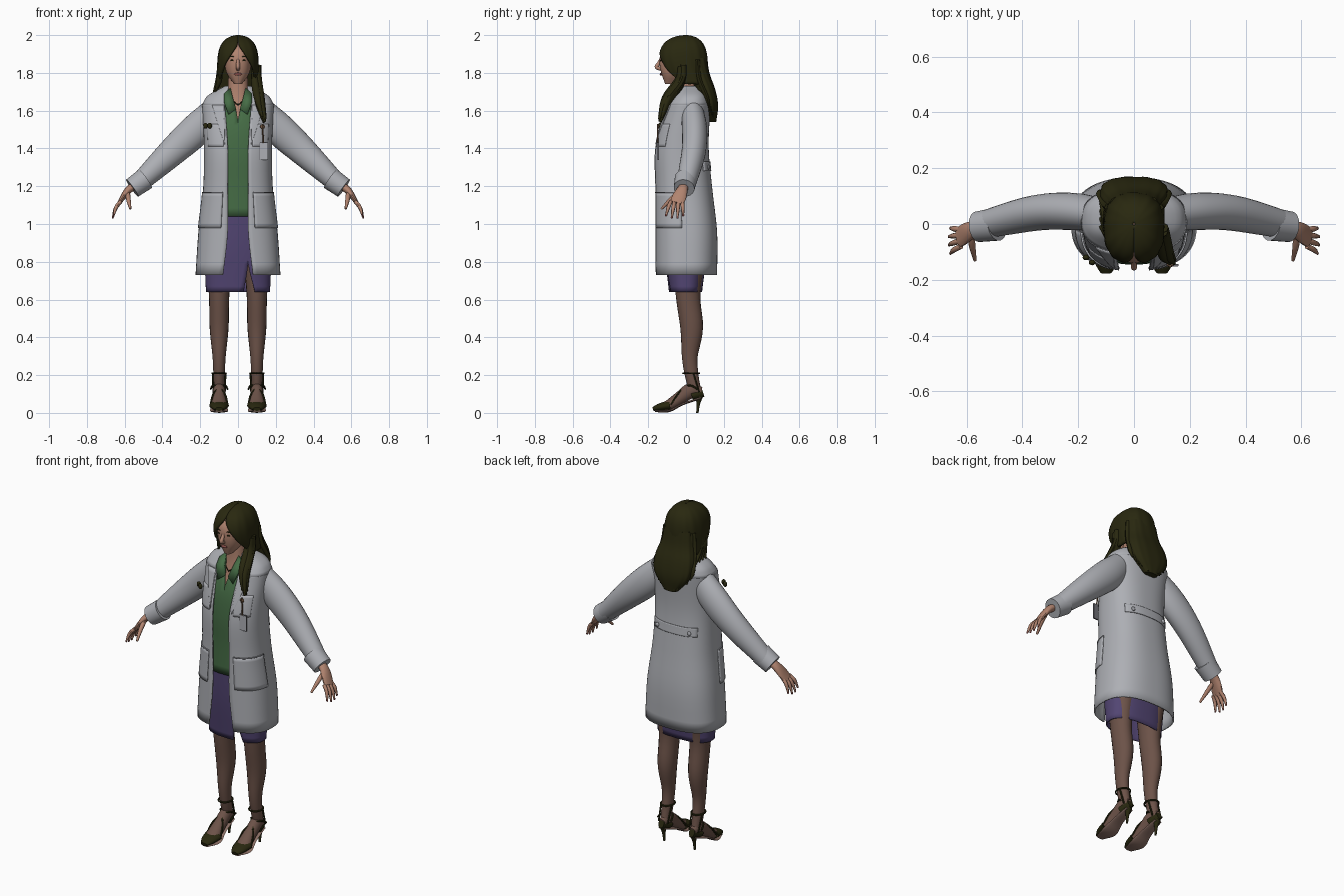
import bpy, bmesh, math, random
from mathutils import Vector

random.seed(4)
cube = bpy.data.objects.get("Cube")
if cube:
    bpy.data.objects.remove(cube, do_unlink=True)

parts = []
SIDES = (("left", 1), ("right", -1))
ACROSS, FORWARD, UP = Vector((1, 0, 0)), Vector((0, 1, 0)), Vector((0, 0, 1))
POWER = 2.5  # roundness of the body sections


def material(name, *rgb):
    mat = bpy.data.materials.new(name)
    mat.use_nodes = True
    mat.diffuse_color = (*rgb, 1)
    shader = next(node for node in mat.node_tree.nodes if node.type == 'BSDF_PRINCIPLED')
    shader.inputs["Base Color"].default_value = (*rgb, 1)
    return mat


COAT = material("coat_grey", .42, .43, .46)
HAIR = material("dark_olive", .022, .021, .005)
SHIRT = material("shirt_green", .06, .15, .06)
SKIRT = material("skirt_purple", .085, .06, .17)
STOCKING = material("stocking_brown", .15, .085, .065)
SKIN = material("skin", .44, .23, .16)
LIP = material("lip_red", .26, .08, .07)
SOLE = material("sole_tan", .26, .16, .13)
CLIP = material("clip_brown", .16, .09, .05)
SEAM = material("seam_grey", .16, .16, .18)


def finish(bm, name, mat, thickness=0):
    bmesh.ops.remove_doubles(bm, verts=bm.verts, dist=1e-5)
    bmesh.ops.recalc_face_normals(bm, faces=bm.faces)
    mesh = bpy.data.meshes.new(name)
    bm.to_mesh(mesh)
    bm.free()
    mesh.materials.append(mat)
    obj = bpy.data.objects.new(name, mesh)
    bpy.context.scene.collection.objects.link(obj)
    if thickness:
        solidify = obj.modifiers.new("thickness", 'SOLIDIFY')
        solidify.thickness, solidify.offset = thickness, -1
    parts.append(obj)


def skin_rows(name, mat, rows, closed=False, thickness=0):
    """Join rows of points into a sheet, or into a capped solid when closed."""
    bm = bmesh.new()
    loops = [[bm.verts.new(point) for point in row] for row in rows]
    for low, high in zip(loops, loops[1:]):
        quads = list(zip(low, low[1:], high[1:], high))
        if closed:
            quads.append((low[-1], low[0], high[0], high[-1]))
        for quad in quads:
            bm.faces.new(quad)
    if closed:
        bm.faces.new(loops[0])
        bm.faces.new(loops[-1])
    finish(bm, name, mat, thickness)


def blend(keys, t):
    """Smooth curve through evenly spaced keys, or any rule given as a function."""
    if callable(keys):
        return keys(t)
    last = len(keys) - 1
    if last == 0:
        return keys[0]
    i = min(int(t * last), last - 1)
    t = t * last - i
    u = 1 - t
    a, b = keys[i], keys[i + 1]
    leave = (b - keys[max(i - 1, 0)]) / (1 + (i > 0))
    arrive = (keys[min(i + 2, last)] - a) / (1 + (i + 1 < last))
    return a * u * u * (1 + 2 * t) + b * t * t * (3 - 2 * t) + leave * t * u * u - arrive * t * t * u


class Profile:
    """Upright form with half width, front depth and back depth varying by height."""

    def __init__(self, bottom, top, width, front, back):
        self.bottom, self.top = bottom, top
        self.keys = width, front, back

    def point(self, t, phi, grow=0, ripple=0):
        width, front, back = (blend(keys, t) for keys in self.keys)
        z = self.bottom + (self.top - self.bottom) * t
        wave = 1 + ripple * math.sin(13 * phi + 9 * z)
        s, c = (math.copysign(abs(v) ** (2 / POWER), v) for v in (math.sin(phi), math.cos(phi)))
        depth = (front + back) / 2 + grow
        return Vector(((width + grow) * wave * s, (back - front) / 2 - depth * wave * c, z))

    def at(self, z, phi, grow=0):
        return self.point((z - self.bottom) / (self.top - self.bottom), phi, grow)

    def build(self, name, mat, slit=None, centre=(0,), thickness=0, ripple=0, count=56, levels=24):
        rows = []
        for level in range(levels + 1):
            t = math.sin(math.pi / 2 * level / levels)
            start, end = 0, math.tau * (1 - 1 / count)
            if slit:
                middle, half = blend(centre, t), max(blend(slit, t), 0)
                start, end = (self.edge(x, t) for x in (middle + half, middle - half))
                end += math.tau
            rows.append([self.point(t, start + (end - start) * j / (count - 1), 0, ripple) for j in range(count)])
        skin_rows(name, mat, rows, not slit, thickness)

    def edge(self, x, t):
        reach = min(abs(x) / blend(self.keys[0], t), .99)
        return math.copysign(math.asin(reach ** (POWER / 2)), x)


def tube(name, mat, points, radii, flat=(1,), side=1, ref=FORWARD, count=14):
    """Swept ellipse; flat is its stretch along the ref direction."""
    points = [Vector(p) for p in points]
    steps = 5 * (len(points) - 1)
    path = [blend(points, i / steps) for i in range(steps + 1)]
    rows = []
    for i, centre in enumerate(path):
        tangent = (path[min(i + 1, steps)] - path[max(i - 1, 0)]).normalized()
        wide = (ref - tangent * ref.dot(tangent)).normalized()
        deep = tangent.cross(wide)
        radius, stretch = blend(radii, i / steps), blend(flat, i / steps)
        angles = [math.tau * j / count for j in range(count)]
        ring = [centre + radius * (deep * math.cos(a) + wide * stretch * math.sin(a)) for a in angles]
        rows.append([(p.x * side, p.y, p.z) for p in ring])
    skin_rows(name, mat, rows, closed=True)


def solid(name, mat, place, size, box=False):
    bm = bmesh.new()
    if box:
        bmesh.ops.create_cube(bm, size=2)
    else:
        bmesh.ops.create_uvsphere(bm, u_segments=16, v_segments=10, radius=1)
    bmesh.ops.scale(bm, vec=size, verts=bm.verts)
    bmesh.ops.translate(bm, vec=place, verts=bm.verts)
    finish(bm, name, mat)


# Coat body and shoulder yoke, open at the front
coat = Profile(.73, 1.63, (.225, .21, .185, .18, .19), (.165, .165, .165, .165, .105), (.165, .165, .14, .12, .13))
coat.build("coat_body", COAT, slit=(.08, .055, .055, .055, .07), thickness=.008)
yoke = Profile(1.63, 1.73, (.19, .16, .07), (.105, .07, .045), (.13, .115, .085))
yoke.build("coat_yoke", COAT, slit=(.07, .05), thickness=.008, levels=10)


def patch(name, low, high, start, end, mat=COAT, grow=.005, taper=False):
    """Thin panel lying on the coat between two heights and two angles."""
    rows = []
    for i in range(9):
        t = i / 8
        span = (end - start) * (t if taper else 1)
        rows.append([coat.at(low + (high - low) * t, start + span * j / 14, grow) for j in range(15)])
    skin_rows(name, mat, rows, thickness=.007)


for side, s in SIDES:
    patch(side + "_lapel", 1.42, 1.63, .3 * s, .7 * s, taper=True)
    patch(side + "_breast_pocket", 1.41, 1.53, .35 * s, s, grow=.003)
    patch(side + "_hip_pocket", .98, 1.17, .35 * s, 1.5 * s)
    patch(side + "_pocket_seam", 1.165, 1.17, .35 * s, 1.5 * s, SEAM, .006)
    solid(side + "_belt_button", COAT, coat.at(1.3, math.pi + s / 2, .008), (.012, .006, .012))
patch("back_belt", 1.28, 1.33, math.pi - .8, math.pi + .8)

# Shirt, skirt with a slit, and neck
shirt = Profile(1.04, 1.72, (.16, .15, .15, .14, .06), (.14, .14, .145, .125, .05), (.12, .1, .1, .1, .07))
shirt.build("shirt", SHIRT, slit=(0, 0, 0, 0, .045), thickness=.005)
skirt = Profile(.64, 1.1, (.17, .175, .145), (.09, .115, .125), (.085, .11, .1))
skirt.build("skirt", SKIRT, slit=(.03, 0, 0, 0), centre=(.06, .04), thickness=.006)
Profile(1.54, 1.8, (.1, .06, .05), (.09, .065, .06), (.08, .06, .05)).build("neck", SKIN)

for side, s in SIDES:
    collar = [[(.04 * s, -.05, 1.72), (.075 * s, -.065, 1.69)],
              [(.025 * s, -.09, 1.66), (.075 * s, -.1, 1.65)],
              [(.01 * s, -.11, 1.61), (.05 * s, -.12, 1.58)]]
    skin_rows(side + "_shirt_collar", SHIRT, collar, thickness=.005)
    tube(side + "_necklace", HAIR, [(.05, -.03, 1.69), (.035, -.07, 1.66), (0, -.09, 1.63)], (.003,),
         side=s, ref=UP, count=6)

# Head and face
head = Profile(1.74, 1.97, (.02, .06, .07, .07, .045), (.11, .13, .14, .13, .08), (-.05, .03, .07, .08, .05))
head.build("head", SKIN)
tube("nose", SKIN, [(0, -.13, 1.88), (0, -.145, 1.85), (0, -.155, 1.83), (0, -.13, 1.82)], (.006, .011, .01))
solid("lips", LIP, (0, -.132, 1.793), (.02, .007, .008))
for side, s in SIDES:
    solid(side + "_eye", HAIR, (.028 * s, -.132, 1.866), (.012, .006, .005))
    solid(side + "_brow", HAIR, (.03 * s, -.132, 1.886), (.016, .006, .003))


# Hair: domed cap, mass down the back, loose locks
def dome(t):
    return max(1 - t ** 5, .001) ** .5


cap = Profile(1.74, 2, lambda t: .11 * dome(t), lambda t: dome(t) * blend((.06, .12, .145, .15, .15), t),
              lambda t: .115 * dome(t))
cap.build("hair_cap", HAIR, slit=(.1, .09, .07, .04, .005, 0), thickness=.012, ripple=.012)
mass = Profile(1.54, 1.88, (.04, .11, .12, .1, .09), (-.12, -.08, -.05, -.02, 0), (.16, .17, .155, .125, .11))
mass.build("hair_back", HAIR, ripple=.015)

for i in range(15):
    u = i / 7 - 1
    bend = .04 * u * u
    tip = 1.55 + 2 * bend + random.uniform(-.02, .02)
    fall = ((.09, .1, 1.87), (.1, .11, 1.77), (.12, .15, 1.67), (.11, .16, tip))
    tube("back_lock", HAIR, [(u * x, y - bend, z) for x, y, z in fall], (.016, .018, .016, .005), (.7,), count=8)
for i in range(7):
    shift = Vector((random.uniform(-.02, .02), random.uniform(-.01, .01), random.uniform(-.02, .02)))
    fall = ((.09, -.02, 1.83), (.09, -.03, 1.75), (.105, -.1, 1.65), (.13, -.135, 1.55))
    tube("left_front_lock", HAIR, [Vector(p) + shift for p in fall], (.016, .02, .02, .005), count=8)
for i in range(4):
    y = .015 * i
    tube("right_side_lock", HAIR, [(-.095, y - .04, 1.83), (-.1, y - .03, 1.76), (-.12, 2 * y - .01, 1.7)],
         (.015, .015, .005), count=8)

for side, s in SIDES:
    # Sleeve and turned cuff
    tube(side + "_sleeve", COAT, [(.1, .03, 1.62), (.22, .045, 1.5), (.35, .04, 1.38), (.53, 0, 1.21)],
         (.07, .085, .075, .05), (.8, .8, 1), s, count=28)
    tube(side + "_cuff", COAT, [(.49, 0, 1.24), (.56, -.01, 1.19)], (.06, .055), side=s, count=28)

    # Hand with fanned fingers
    tube(side + "_palm", SKIN, [(.53, -.01, 1.21), (.58, -.02, 1.18), (.63, -.05, 1.11)], (.02, .02, .01),
         (1.2, 1.5, 3.5), s)
    for i in range(4):
        fan = i - 1.5
        tip = Vector((.665 - .005 * abs(fan), .03 * fan - .06, 1.03 + .012 * abs(fan)))
        knuckle = Vector((.62, .02 * fan - .05, 1.12))
        bow = Vector((.006, 0, .006))
        tube(side + "_finger", SKIN, [knuckle, (knuckle + tip) / 2 + bow, tip], (.01, .01, .005), side=s, count=8)
        solid(side + "_nail", LIP, (tip.x * s, tip.y, tip.z), (.005, .006, .008))
    tube(side + "_thumb", SKIN, [(.585, -.03, 1.17), (.58, -.08, 1.13), (.57, -.13, 1.08)], (.013, .012, .006),
         side=s, count=8)

    # Leg, foot and heeled shoe, each traced from the side
    def traced(part, mat, outline, radii, flat=(1,), ref=ACROSS):
        tube(side + part, mat, [(.1, y, z) for y, z in outline], radii, flat, s, ref, 20)

    traced("_leg", STOCKING, ((.02, .9), (.01, .64), (.03, .45), (.02, .3), (.03, .2), (.05, .11)),
           (.08, .055, .05, .035, .03, .026), (1.2,), FORWARD)
    traced("_foot", STOCKING, ((-.15, .03), (-.09, .04), (-.03, .08), (.03, .12), (.08, .11)),
           (.015, .03, .035, .04, .025), (2, 1.4, 1, .8, .8))
    traced("_toe_cap", HAIR, ((-.175, .02), (-.14, .03), (-.085, .04)), (.01, .02, .026), (2,))
    traced("_heel_cup", HAIR, ((.03, .09), (.09, .11)), (.025,), (1.4, .7))
    traced("_shoe_sole", SOLE, ((-.165, .01), (-.09, .01), (-.02, .045), (.08, .08)), (.006,), (4, 8, 6, 4))
    traced("_heel", HAIR, ((.07, .09), (.065, .05), (.06, 0)), (.022, .01, .006))

    # Ankle strap and straps crossing the instep
    turns = [math.tau * k / 12 for k in range(13)]
    tube(side + "_ankle_strap", HAIR, [(.1 + .036 * math.sin(a), .027 - .043 * math.cos(a), .21) for a in turns],
         (.005,), side=s, ref=UP, count=6)
    for d in (1, -1):
        tube(side + "_cross_strap", HAIR, [(.1 + .045 * d * math.cos(math.pi * t), .14 * t - .08,
                                            .045 + .1 * math.sin(math.pi * .7 * t)) for t in (0, .25, .5, .75, 1)],
             (.005,), side=s, count=6)
        tube(side + "_rear_strap", HAIR, [(.1 + .03 * d, .07, .11), (.1 + .034 * d, .04, .21)], (.005,), side=s, count=6)

# Badge on its strap, and items in the pocket
solid("badge_border", SEAM, (.137, -.147, 1.385), (.023, .004, .046), box=True)
solid("badge_card", COAT, (.137, -.15, 1.385), (.021, .003, .044), box=True)
tube("badge_strap", CLIP, [(.134, -.15, 1.43), (.13, -.15, 1.53)], (.004,))
solid("badge_clip", CLIP, (.13, -.147, 1.515), (.013, .006, .012))
for x, y in ((-.172, -.12), (-.15, -.138)):
    solid("pocket_glasses", HAIR, (x, y, 1.52), (.012, .01, .016))

# Smooth shading with sharp edges kept
bpy.ops.object.select_all(action='DESELECT')
for obj in parts:
    obj.select_set(True)
bpy.context.view_layer.objects.active = parts[0]
bpy.ops.object.shade_smooth_by_angle(angle=math.radians(45))
